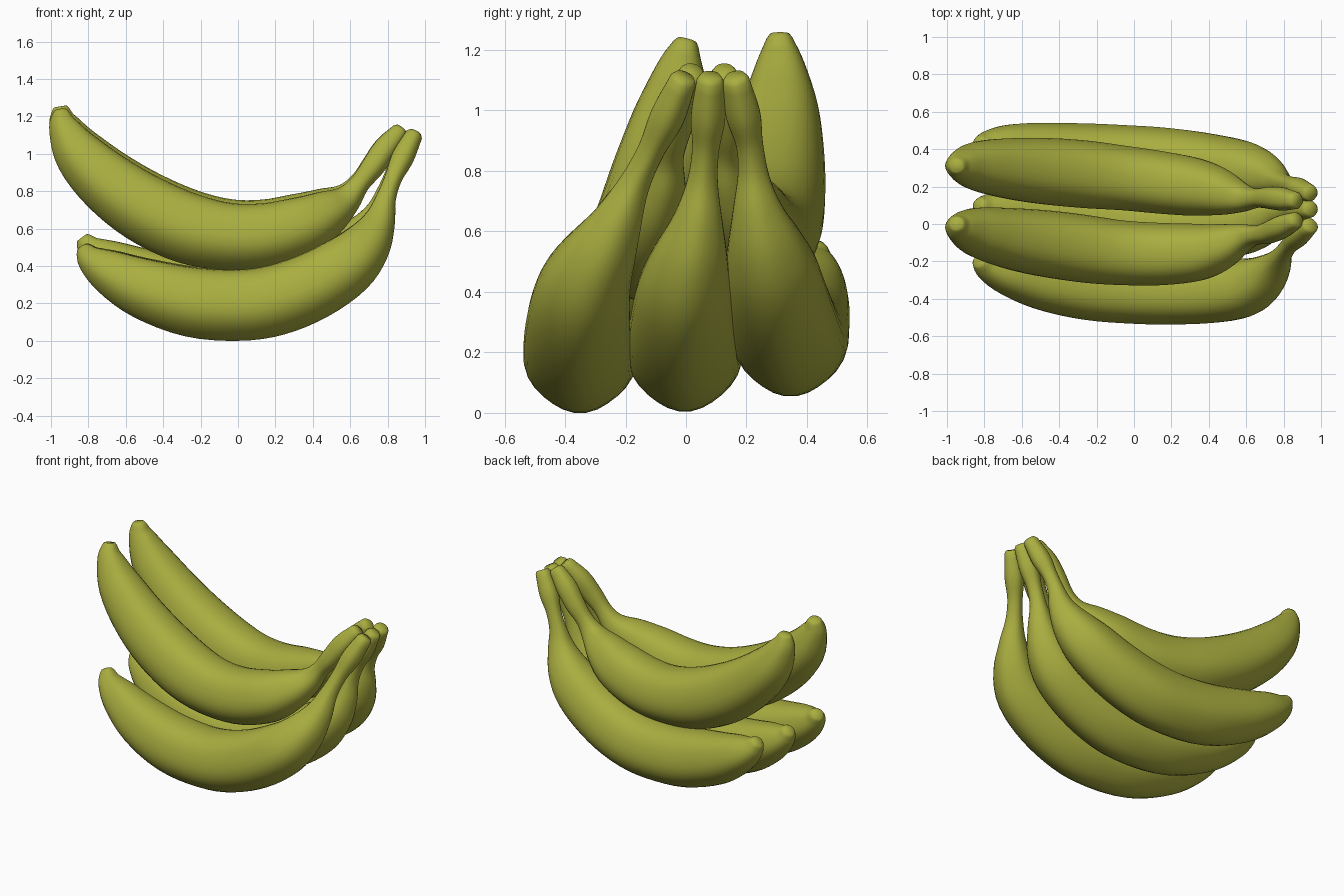
import bpy, bmesh, math
from mathutils import Vector

if "Cube" in bpy.data.objects:
    bpy.data.objects.remove(bpy.data.objects["Cube"])

SIDES = 30
STEPS = 4  # rings between neighbouring path points

# Side-view paths: (x, z, radius) from blossom tip to stem end
LOWER = [(-.825, .485, .045), (-.78, .43, .08), (-.68, .365, .122), (-.5, .28, .162),
         (-.25, .21, .187), (0, .193, .191), (.2, .22, .19), (.4, .295, .182),
         (.58, .405, .165), (.69, .52, .13), (.755, .64, .086), (.79, .76, .054),
         (.83, .87, .047), (.88, .98, .06), (.94, 1.10, .047)]
UPPER = [(-.948, 1.22, .045), (-.93, 1.14, .083), (-.85, 1.0, .133), (-.7, .85, .165),
         (-.5, .71, .185), (-.27, .605, .19), (-.05, .56, .181), (.15, .565, .175),
         (.34, .615, .16), (.48, .685, .125), (.58, .755, .08), (.65, .84, .054),
         (.72, .93, .062), (.79, 1.03, .065), (.865, 1.12, .047)]

# name, path, sideways position at every second path point, lift of the body
BANANAS = [
    ("lower_banana_front", LOWER, (-.20, -.26, -.335, -.357, -.34, -.225, -.115, -.01), 0),
    ("lower_banana_middle", LOWER, (.10, .07, .01, -.012, -.005, .04, .065, .08), .005),
    ("lower_banana_back", LOWER, (.43, .415, .36, .33, .285, .235, .21, .165), .055),
    ("upper_banana_front", UPPER, (0, -.04, -.10, -.155, -.15, -.075, -.045, .02), 0),
    ("upper_banana_back", UPPER, (.31, .31, .285, .245, .195, .14, .14, .125), .02),
]

skin = bpy.data.materials.new("green_peel")
skin.diffuse_color = (0.40, 0.42, 0.05, 1)
skin.use_nodes = True
skin.node_tree.nodes["Principled BSDF"].inputs["Base Color"].default_value = skin.diffuse_color


def spline(keys, s):
    """Catmull-Rom value at position s along a list of vectors."""
    n = len(keys) - 1
    i = min(int(s), n - 1)
    t = s - i
    b, c = keys[i], keys[i + 1]
    a = keys[i - 1] if i > 0 else b * 2 - c
    d = keys[i + 2] if i + 2 <= n else c * 2 - b
    return (b * 2 + (c - a) * t + (a * 2 - b * 5 + c * 4 - d) * t * t
            + (b * 3 - a - c * 3 + d) * t ** 3) / 2


def banana(name, path, sideways, lift):
    keys = [Vector(p) for p in path]
    ys = [Vector((y, 0, 0)) for y in sideways]
    last = len(keys) - 1
    centres, radii = [], []
    for k in range(last * STEPS + 1):
        s = k / STEPS
        x, z, r = spline(keys, s)
        fade = min(1, (last - s) / 6)
        centres.append(Vector((x, spline(ys, s / 2).x, z + lift * fade)))
        radii.append(r)
    tangents = [(centres[min(k + 1, len(centres) - 1)] - centres[max(k - 1, 0)]).normalized()
                for k in range(len(centres))]

    # Rounded end rings at the tip and the stem
    rings = list(zip(centres, tangents, radii))
    c, t, r = rings[0]
    rings.insert(0, (c - t * r * .3, t, r * .75))
    c, t, r = rings[-1]
    rings.append((c + t * r * .35, t, r * .75))

    bm = bmesh.new()
    loops = []
    for c, t, r in rings:
        side = (Vector((0, 1, 0)) - t * t.y).normalized()
        up = side.cross(t)
        loop = []
        for j in range(SIDES):
            a = 2 * math.pi * j / SIDES
            rr = r * (1 + .018 * math.cos(5 * (a - math.pi / 2)))
            loop.append(bm.verts.new(c + side * (rr * .95 * math.cos(a)) + up * (rr * math.sin(a))))
        loops.append(loop)
    for p, q in zip(loops, loops[1:]):
        for j in range(SIDES):
            m = (j + 1) % SIDES
            bm.faces.new((p[j], p[m], q[m], q[j]))
    bm.faces.new(loops[0])
    bm.faces.new(loops[-1])
    bmesh.ops.recalc_face_normals(bm, faces=bm.faces)
    for f in bm.faces:
        f.smooth = True
    mesh = bpy.data.meshes.new(name)
    bm.to_mesh(mesh)
    bm.free()
    mesh.materials.append(skin)
    bpy.context.collection.objects.link(bpy.data.objects.new(name, mesh))


for spec in BANANAS:
    banana(*spec)
